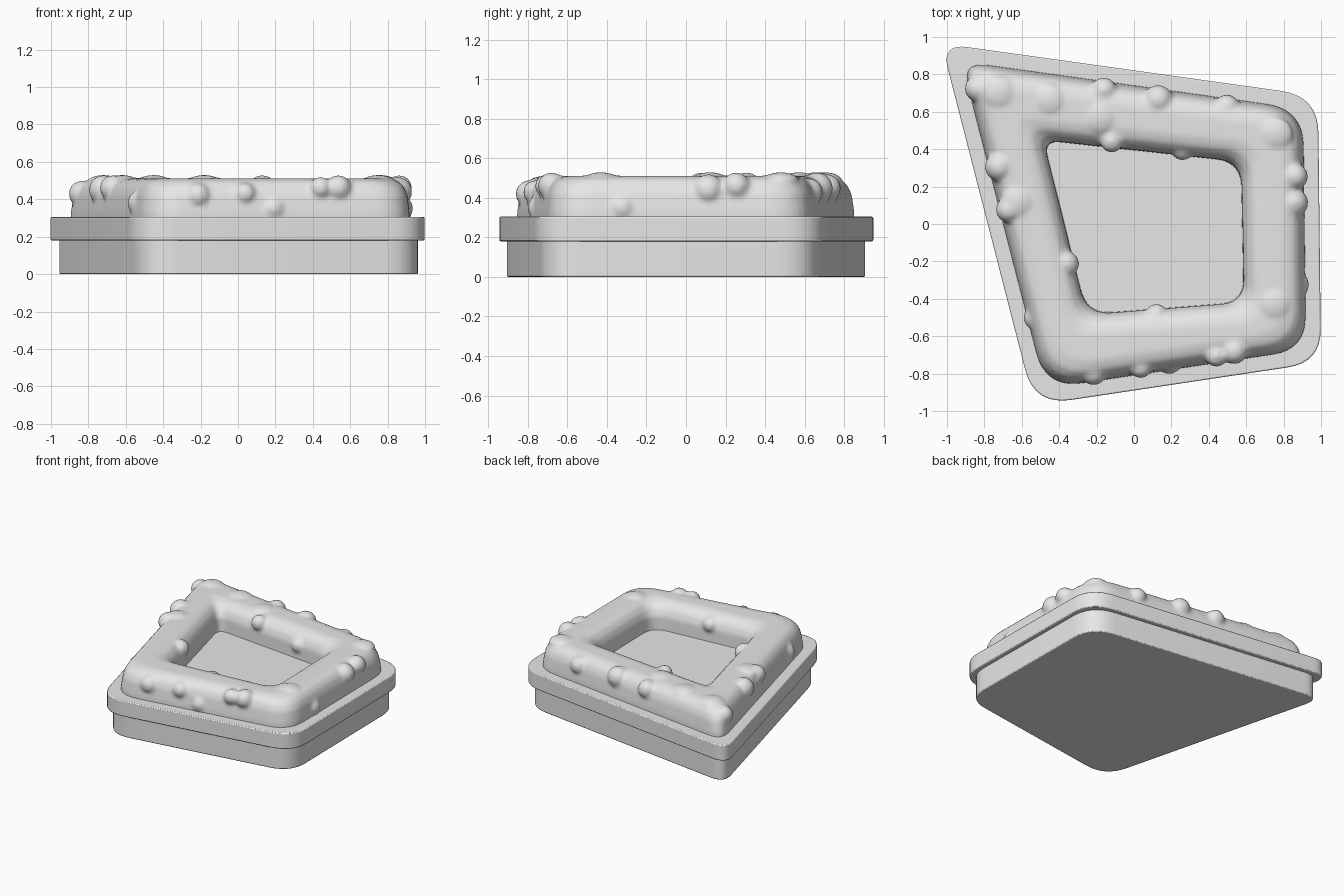
import bpy
import bmesh
from mathutils import Vector, Matrix

if "Cube" in bpy.data.objects:
    bpy.data.objects.remove(bpy.data.objects["Cube"])

GREY = (0.8, 0.8, 0.8, 1.0)
grey = bpy.data.materials.new("plain grey")
grey.use_nodes = True
grey.diffuse_color = GREY
grey.node_tree.nodes["Principled BSDF"].inputs["Base Color"].default_value = GREY

# Plan corners: front left, front right, back right, back left on the page
RIM = [(-0.533, -0.97), (1.0, -0.74), (0.984, 0.684), (-1.03, 0.965)]
HOLE = [(-0.25, -0.48), (0.585, -0.415), (0.57, 0.33), (-0.48, 0.445)]
RIM_ROUND = [0.2, 0.18, 0.2, 0.14]
HOLE_ROUND = [0.13, 0.12, 0.13, 0.08]


def inset(corners, distance):
    """Move every side of the outline inward by the distance."""
    pts = [Vector(c) for c in corners]
    result = []
    for i, p in enumerate(pts):
        a = (p - pts[i - 1]).normalized()
        b = (pts[(i + 1) % len(pts)] - p).normalized()
        n1, n2 = Vector((-a.y, a.x)), Vector((-b.y, b.x))
        result.append(p + (n1 + n2) * distance / (1 + n1.dot(n2)))
    return result


def rounded(corners, rounding, steps=8):
    """Outline with each corner replaced by a smooth curve."""
    pts = [Vector(c) for c in corners]
    outline = []
    for i, p in enumerate(pts):
        start = p + (pts[i - 1] - p).normalized() * rounding[i]
        end = p + (pts[(i + 1) % len(pts)] - p).normalized() * rounding[i]
        for k in range(steps + 1):
            t = k / steps
            outline.append(start * (1 - t) ** 2 + p * 2 * t * (1 - t) + end * t * t)
    return outline


def add_ring(bm, outline, z):
    return [bm.verts.new((p.x, p.y, z)) for p in outline]


def bridge(bm, low, high):
    n = len(low)
    for i in range(n):
        j = (i + 1) % n
        bm.faces.new((low[i], low[j], high[j], high[i]))


def finish(bm, name):
    bmesh.ops.recalc_face_normals(bm, faces=bm.faces)
    mesh = bpy.data.meshes.new(name)
    bm.to_mesh(mesh)
    bm.free()
    mesh.materials.append(grey)
    obj = bpy.data.objects.new(name, mesh)
    bpy.context.collection.objects.link(obj)
    bpy.ops.object.select_all(action='DESELECT')
    obj.select_set(True)
    bpy.context.view_layer.objects.active = obj
    bpy.ops.object.shade_smooth_by_angle(angle=0.6)
    return obj


def slab(name, distance, bottom, top):
    bm = bmesh.new()
    outline = rounded(inset(RIM, distance), RIM_ROUND)
    low, high = add_ring(bm, outline, bottom), add_ring(bm, outline, top)
    bridge(bm, low, high)
    bm.faces.new(low)
    bm.faces.new(high)
    obj = finish(bm, name)
    bevel = obj.modifiers.new("soft edges", 'BEVEL')
    bevel.width = 0.007
    bevel.segments = 2
    bevel.limit_method = 'ANGLE'
    bevel.angle_limit = 0.8


# Box and its overhanging rim
slab("planter_base", 0.035, 0.0, 0.19)
slab("planter_rim", 0.0, 0.18, 0.305)

# Hedge: a loft of outer wall, rounded top and inner wall
HEDGE = inset(RIM, 0.08)
OUTER = [(0, 0.25), (0, 0.33), (0.012, 0.42), (0.03, 0.465), (0.06, 0.497), (0.11, 0.512)]
INNER = [(0.11, 0.512), (0.06, 0.497), (0.025, 0.46), (0.005, 0.41), (0, 0.25)]
bm = bmesh.new()
rings = [add_ring(bm, rounded(inset(HEDGE, d), RIM_ROUND), z) for d, z in OUTER]
rings += [add_ring(bm, rounded(inset(HOLE, -d), HOLE_ROUND), z) for d, z in INNER]
for i, ring in enumerate(rings):
    bridge(bm, ring, rings[(i + 1) % len(rings)])
bmesh.ops.recalc_face_normals(bm, faces=bm.faces)


def lump(x, y, z, size, flat=1.0):
    move = Matrix.Translation((x, y, z)) @ Matrix.Diagonal((1, 1, flat, 1))
    bmesh.ops.create_icosphere(bm, subdivisions=3, radius=size, matrix=move)


def wall_lump(corners, side, along, z, size, depth):
    """Leafy lump partly sunk in a wall."""
    a, b = Vector(corners[side]), Vector(corners[(side + 1) % 4])
    e = (b - a).normalized()
    p = a.lerp(b, along) + Vector((-e.y, e.x)) * depth
    lump(p.x, p.y, z, size)


# Lumps on the outer walls: side, place along it, height, size
for side, along, z, size in [
        (0, 0.19, 0.42, 0.07), (0, 0.37, 0.43, 0.06), (0, 0.48, 0.35, 0.07),
        (0, 0.66, 0.46, 0.06), (0, 0.73, 0.46, 0.07),
        (1, 0.27, 0.35, 0.07), (1, 0.61, 0.44, 0.08), (1, 0.72, 0.46, 0.07),
        (2, 0.22, 0.43, 0.07), (2, 0.42, 0.45, 0.08), (2, 0.58, 0.45, 0.07),
        (3, 0.09, 0.43, 0.07), (3, 0.33, 0.45, 0.08), (3, 0.46, 0.46, 0.07),
        (3, 0.79, 0.38, 0.07)]:
    wall_lump(HEDGE, side, along, z, size, size - 0.022)

# Lumps on the inner walls
for side, along, z, size in [(0, 0.44, 0.43, 0.06), (3, 0.7, 0.44, 0.07),
                             (2, 0.3, 0.4, 0.06), (2, 0.66, 0.46, 0.06)]:
    wall_lump(HOLE, side, along, z, size, 0.025 - size)

# Low lumps on the top
for x, y in [(-0.18, 0.57), (-0.72, 0.7), (-0.62, 0.12), (-0.45, 0.66),
             (0.75, -0.43), (0.76, 0.48)]:
    lump(x, y, 0.49, 0.09, 0.45)

hedge = finish(bm, "hedge_ring")
remesh = hedge.modifiers.new("merge lumps", 'REMESH')
remesh.mode = 'VOXEL'
remesh.voxel_size = 0.014
remesh.use_smooth_shade = True
smooth = hedge.modifiers.new("soften", 'SMOOTH')
smooth.factor = 0.5
smooth.iterations = 5
